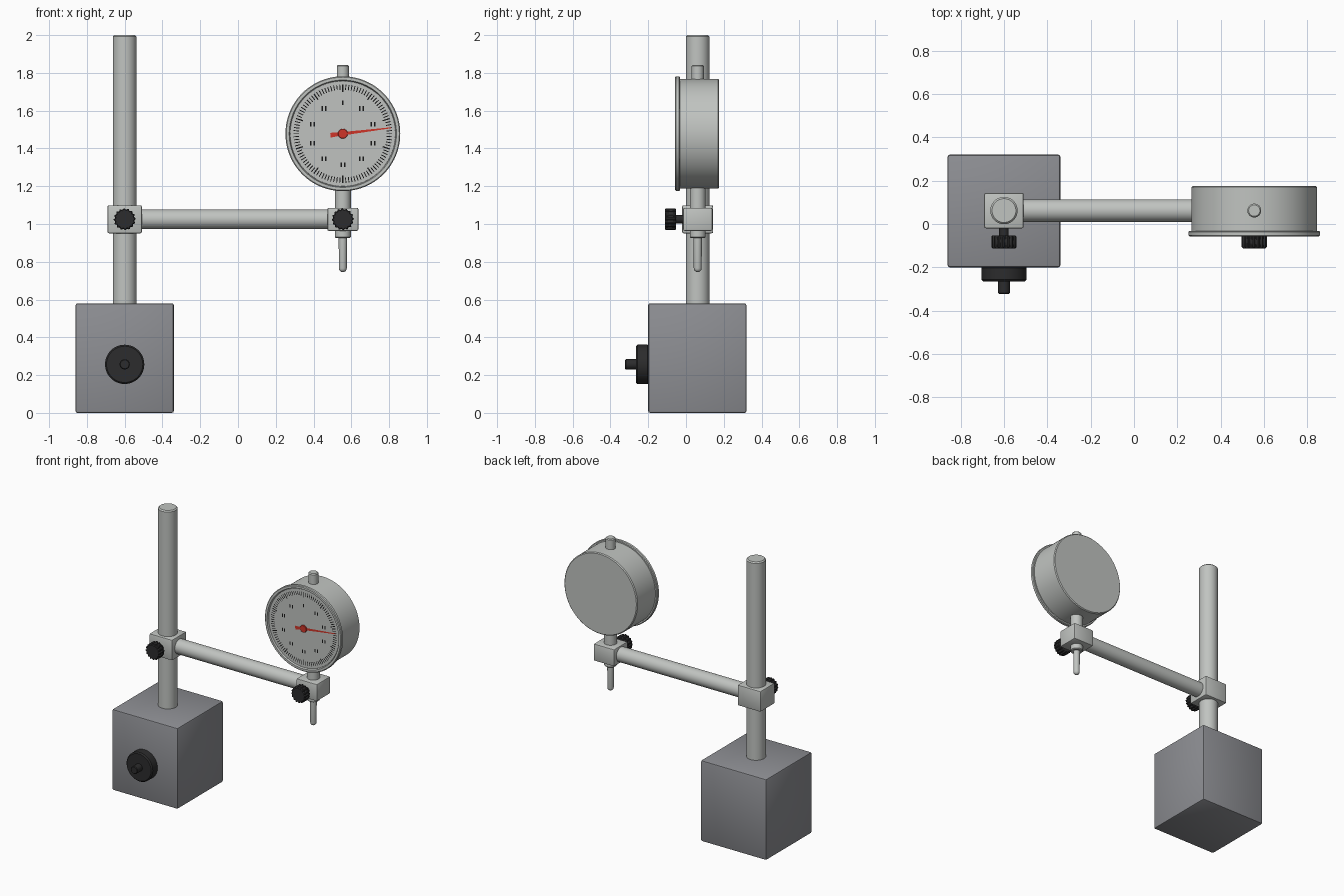
import bpy, bmesh, math
from mathutils import Vector

if "Cube" in bpy.data.objects:
    bpy.data.objects.remove(bpy.data.objects["Cube"])


def material(name, rgb):
    m = bpy.data.materials.new(name)
    m.diffuse_color = (*rgb, 1)
    m.use_nodes = True
    m.node_tree.nodes["Principled BSDF"].inputs["Base Color"].default_value = m.diffuse_color
    return m


STEEL = material("satin steel", (0.53, 0.55, 0.53))
FACE = material("dial grey", (0.53, 0.545, 0.53))
IRON = material("base grey", (0.27, 0.275, 0.295))
BLACK = material("knob black", (0.025, 0.025, 0.026))
INK = material("ink", (0.008, 0.008, 0.008))
RED = material("needle red", (0.62, 0.035, 0.022))

AXIS = {
    "x": lambda u, v, h: Vector((h, u, v)),
    "y": lambda u, v, h: Vector((u, h, v)),
    "z": lambda u, v, h: Vector((u, v, h)),
}


def finish(name, bm, mat, solid=True):
    if solid:
        bmesh.ops.recalc_face_normals(bm, faces=bm.faces)
        for f in bm.faces:
            f.smooth = True
        for e in bm.edges:
            e.smooth = e.calc_face_angle(0) < math.radians(35)
    me = bpy.data.meshes.new(name)
    bm.to_mesh(me)
    bm.free()
    me.materials.append(mat)
    ob = bpy.data.objects.new(name, me)
    bpy.context.collection.objects.link(ob)
    return ob


def lathe(name, profile, centre, axis, mat, seg=48, flute=0.0):
    """Spin (radius, height) pairs round an axis; flute pulls in alternate pairs of points."""
    bm = bmesh.new()
    rings = []
    for r, h in profile:
        ring = []
        for i in range(seg):
            a = 2 * math.pi * i / seg
            q = r * (1 - flute * (i % 4 > 1))
            ring.append(bm.verts.new(Vector(centre) + AXIS[axis](q * math.cos(a), q * math.sin(a), h)))
        rings.append(ring)
    for lo, hi in zip(rings, rings[1:]):
        for i in range(seg):
            j = (i + 1) % seg
            bm.faces.new((lo[i], lo[j], hi[j], hi[i]))
    bm.faces.new(rings[0])
    bm.faces.new(rings[-1])
    return finish(name, bm, mat)


def rod(name, r, h0, h1, centre, axis, mat, chamfer=0.006, **kw):
    c = chamfer
    return lathe(name, [(r - c, h0), (r, h0 + c), (r, h1 - c), (r - c, h1)], centre, axis, mat, **kw)


def block(name, size, centre, mat, bevel):
    bm = bmesh.new()
    bmesh.ops.create_cube(bm, size=1)
    for v in bm.verts:
        v.co = Vector(s * c for s, c in zip(size, v.co)) + Vector(centre)
    bmesh.ops.bevel(bm, geom=bm.edges[:], offset=bevel, segments=2, affect="EDGES", profile=0.5)
    return finish(name, bm, mat)


PX, DX, CY = -0.60, 0.555, 0.062      # post x, dial x, shared depth
AZ, DZ = 1.025, 1.478                 # arm height, dial centre height

# Magnetic base and its switch knob
block("magnetic_base", (0.52, 0.52, 0.58), (PX, 0.06, 0.29), IRON, 0.01)
rod("switch_knob", 0.104, -0.265, -0.195, (PX, 0, 0.257), "y", BLACK, 0.008)
rod("switch_spindle", 0.027, -0.322, -0.26, (PX, 0, 0.257), "y", BLACK, 0.004, seg=24)

# Post and cross arm
rod("post", 0.063, 0.57, 2.0, (PX, CY, 0), "z", STEEL, 0.008)
rod("cross_arm", 0.052, PX, DX, (0, CY, AZ), "x", STEEL)

# Clamps with fluted thumb screws
block("post_clamp", (0.182, 0.164, 0.148), (PX, CY, AZ), STEEL, 0.008)
block("dial_clamp", (0.164, 0.155, 0.122), (DX, CY, AZ), STEEL, 0.008)
for label, x in (("post", PX), ("dial", DX)):
    rod(label + "_screw_shank", 0.022, -0.06, 0.0, (x, 0, AZ), "y", BLACK, 0.002, seg=24)
    rod(label + "_thumb_knob", 0.058, -0.112, -0.052, (x, 0, AZ), "y", BLACK, 0.006, seg=64, flute=0.1)

# Dial case with raised bezel and recessed face
lathe("dial_case",
      [(0.284, 0.176), (0.290, 0.170), (0.290, -0.032), (0.299, -0.032), (0.304, -0.036),
       (0.304, -0.052), (0.299, -0.057), (0.284, -0.057), (0.279, -0.042)],
      (DX, 0, DZ), "y", STEEL, seg=96)
rod("dial_face", 0.2785, -0.047, -0.038, (DX, 0, DZ), "y", FACE, 0.0005, seg=96)

# Stem, collar and plunger
rod("top_cap", 0.032, 1.75, 1.842, (DX, CY, 0), "z", STEEL, 0.006, seg=32)
rod("upper_stem", 0.042, 1.07, 1.21, (DX, CY, 0), "z", STEEL, 0.003, seg=32)
rod("lower_collar", 0.042, 0.925, 0.98, (DX, CY, 0), "z", STEEL, 0.005, seg=32)
tip = [(0.021 * math.cos(a), 0.766 - 0.021 * math.sin(a))
       for a in (math.radians(d) for d in (85, 65, 45, 25, 0))]
lathe("plunger", tip + [(0.022, 0.93)], (DX, CY, 0), "z", STEEL, seg=24)


def plate(bm, pts, y):
    """Flat polygon on the dial, points anticlockwise from the front."""
    bm.faces.new([bm.verts.new((DX + x, y, DZ + z)) for x, z in pts])


def radial(bm, angle, r0, r1, w0, w1, y):
    """Bar along a clockwise angle from the top, with half widths w0 and w1."""
    s, c = math.sin(angle), math.cos(angle)
    plate(bm, [(r * s + w * c, r * c - w * s)
               for r, w in ((r0, w0), (r1, w1), (r1, -w1), (r0, -w0))], y)


# Graduations: a hundred ticks, longer every tenth
bm = bmesh.new()
for i in range(100):
    inner = 0.222 if i % 10 == 0 else 0.232
    half = 0.0032 if i % 10 == 0 else 0.0024
    radial(bm, math.tau * i / 100, inner, 0.261, half, half, -0.0478)
finish("graduations", bm, INK, solid=False)

# Small upright index marks inside the scale
bm = bmesh.new()
for i in range(10):
    a = math.tau * i / 10
    x, z = 0.168 * math.sin(a), 0.165 * math.cos(a)
    for dx in ((0,) if i == 0 else (-0.009, 0.009)):
        l, r = x + dx - 0.004, x + dx + 0.004
        plate(bm, [(l, z - 0.012), (r, z - 0.012), (r, z + 0.012), (l, z + 0.012)], -0.0478)
finish("index_marks", bm, INK, solid=False)

# Needle with broad tail and hub
bm = bmesh.new()
heading = math.radians(83)
radial(bm, heading, 0, 0.258, 0.009, 0.0025, -0.051)
radial(bm, heading + math.pi, 0, 0.066, 0.007, 0.013, -0.051)
finish("needle", bm, RED, solid=False)
rod("needle_hub", 0.026, -0.056, -0.046, (DX, 0, DZ), "y", RED, 0.002, seg=32)
